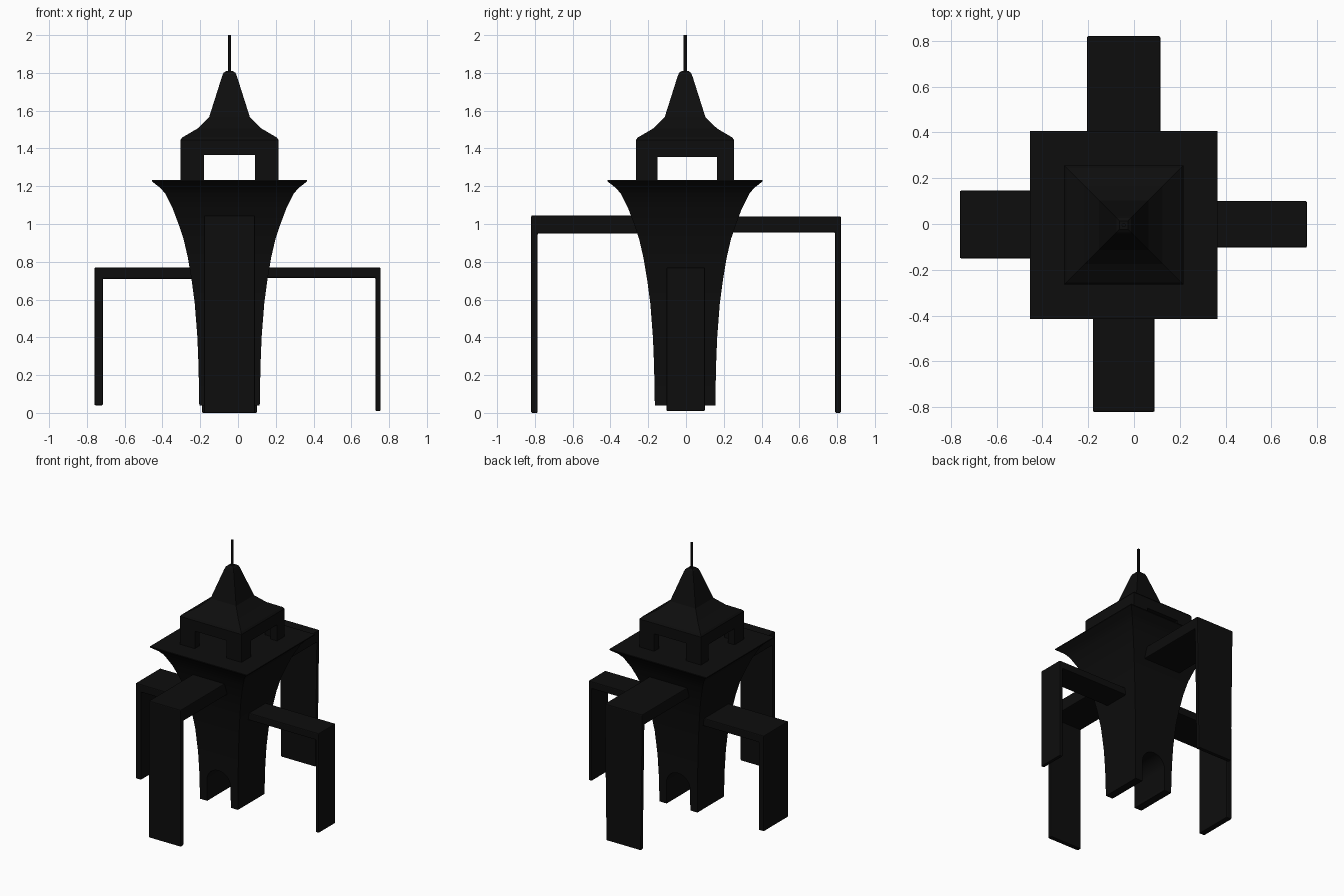
import bpy, bmesh, math
from mathutils import Matrix

if "Cube" in bpy.data.objects:
    bpy.data.objects.remove(bpy.data.objects["Cube"])

CX, CY = -0.045, -0.005   # tower axis

mat = bpy.data.materials.new("black")
mat.diffuse_color = (0.004, 0.004, 0.004, 1)
mat.use_nodes = True
mat.node_tree.nodes["Principled BSDF"].inputs["Base Color"].default_value = mat.diffuse_color


def make(name, bm, bevel=0.0):
    bmesh.ops.recalc_face_normals(bm, faces=bm.faces)
    me = bpy.data.meshes.new(name)
    bm.to_mesh(me)
    bm.free()
    me.materials.append(mat)
    ob = bpy.data.objects.new(name, me)
    bpy.context.collection.objects.link(ob)
    if bevel:
        m = ob.modifiers.new("bevel", 'BEVEL')
        m.width, m.segments = bevel, 2
    return ob


def square_loft(name, profile):
    """Square rings of (half width, z), capped at both ends."""
    bm = bmesh.new()
    rings = [[bm.verts.new((CX + sx * h, CY + sy * h, z))
              for sx, sy in ((-1, -1), (1, -1), (1, 1), (-1, 1))] for h, z in profile]
    for a, b in zip(rings, rings[1:]):
        for i in range(4):
            j = (i + 1) % 4
            bm.faces.new((a[i], a[j], b[j], b[i]))
    bm.faces.new(rings[0][::-1])
    bm.faces.new(rings[-1])
    return make(name, bm)


def prism(name, pts, w0, w1, angle=0, taper=1.0, bevel=0.0):
    """Extrude an (outward, z) outline sideways from w0 to w1, turned by angle."""
    bm = bmesh.new()
    mid = (w0 + w1) / 2
    zs = [p[1] for p in pts]

    def side(w):
        out = []
        for u, z in pts:
            k = taper + (1 - taper) * (z - min(zs)) / (max(zs) - min(zs))
            out.append(bm.verts.new((u, mid + (w - mid) * k, z)))
        return out
    a, b = side(w0), side(w1)
    n = len(pts)
    bm.faces.new(a)
    bm.faces.new(b[::-1])
    for i in range(n):
        j = (i + 1) % n
        bm.faces.new((a[i], b[i], b[j], a[j]))
    bm.transform(Matrix.Rotation(math.radians(angle), 4, 'Z'))
    return make(name, bm, bevel)


def rect(u0, u1, z0, z1):
    return [(u0, z0), (u1, z0), (u1, z1), (u0, z1)]


def cut(ob, cutter):
    m = ob.modifiers.new("cut", 'BOOLEAN')
    m.operation, m.solver, m.object = 'DIFFERENCE', 'EXACT', cutter
    bpy.context.view_layer.objects.active = ob
    bpy.ops.object.modifier_apply(modifier=m.name)
    bpy.data.objects.remove(cutter)


# flared tower shaft with an arched passage running front to back
shaft = square_loft("tower_shaft", [
    (.16, .04), (.164, .25), (.17, .40), (.184, .58), (.20, .70), (.22, .82),
    (.243, .92), (.27, 1.0), (.30, 1.08), (.34, 1.16), (.365, 1.19),
    (.41, 1.225), (.41, 1.232)])
arch = [(CX - .1, -.1), (CX + .1, -.1)]
arch += [(CX + .1 * math.cos(t * math.pi / 12), .2 + .1 * math.sin(t * math.pi / 12))
         for t in range(13)]
passage = prism("passage_cutter", [(x, z) for x, z in arch], -.5, .5)
cut(shaft, passage)

# lantern room with its two-stage roof
lantern = square_loft("lantern_and_roof", [
    (.26, 1.225), (.26, 1.445), (.25, 1.458), (.17, 1.505), (.108, 1.565),
    (.04, 1.78), (.032, 1.80), (.018, 1.81)])
cut(lantern, square_loft("room_cutter", [(.205, 1.1), (.205, 1.40)]))
cut(lantern, prism("front_window_cutter", rect(CX - .135, CX + .135, 1.1, 1.365), -.5, .5))
cut(lantern, prism("side_window_cutter", rect(-.15, .165, 1.1, 1.355), -.5, .5, 90))

# mast
bm = bmesh.new()
bmesh.ops.create_cone(bm, cap_ends=True, segments=12, radius1=.009, radius2=.009, depth=.22,
                      matrix=Matrix.Translation((CX, CY, 1.89)))
make("mast", bm)


def arm(name, angle, inner, outer, leg, w0, w1, foot, under, top, taper=1.0):
    """Bridge slab and its end leg as one L-shaped prism."""
    prism(name, [(inner, under), (outer - leg, under), (outer - leg, foot),
                 (outer, foot), (outer, top), (inner, top)], w0, w1, angle, taper, .006)


# four bridge arms (widths are measured to the left of the outward direction)
arm("right_arm", 0, .10, .755, .027, -.103, .10, .01, .715, .77)
arm("back_arm", 90, .20, .82, .03, -.115, .205, 0, .955, 1.04, .91)
arm("left_arm", 180, .18, .76, .045, -.146, .15, .04, .71, .77)
arm("front_arm", 270, .20, .82, .035, -.18, .09, 0, .95, 1.045)

# smooth the curved shaft, keep corners sharp
for ob in bpy.data.objects:
    ob.select_set(ob.name in {"tower_shaft", "mast"})
bpy.context.view_layer.objects.active = shaft
bpy.ops.object.shade_smooth_by_angle(angle=math.radians(30))
